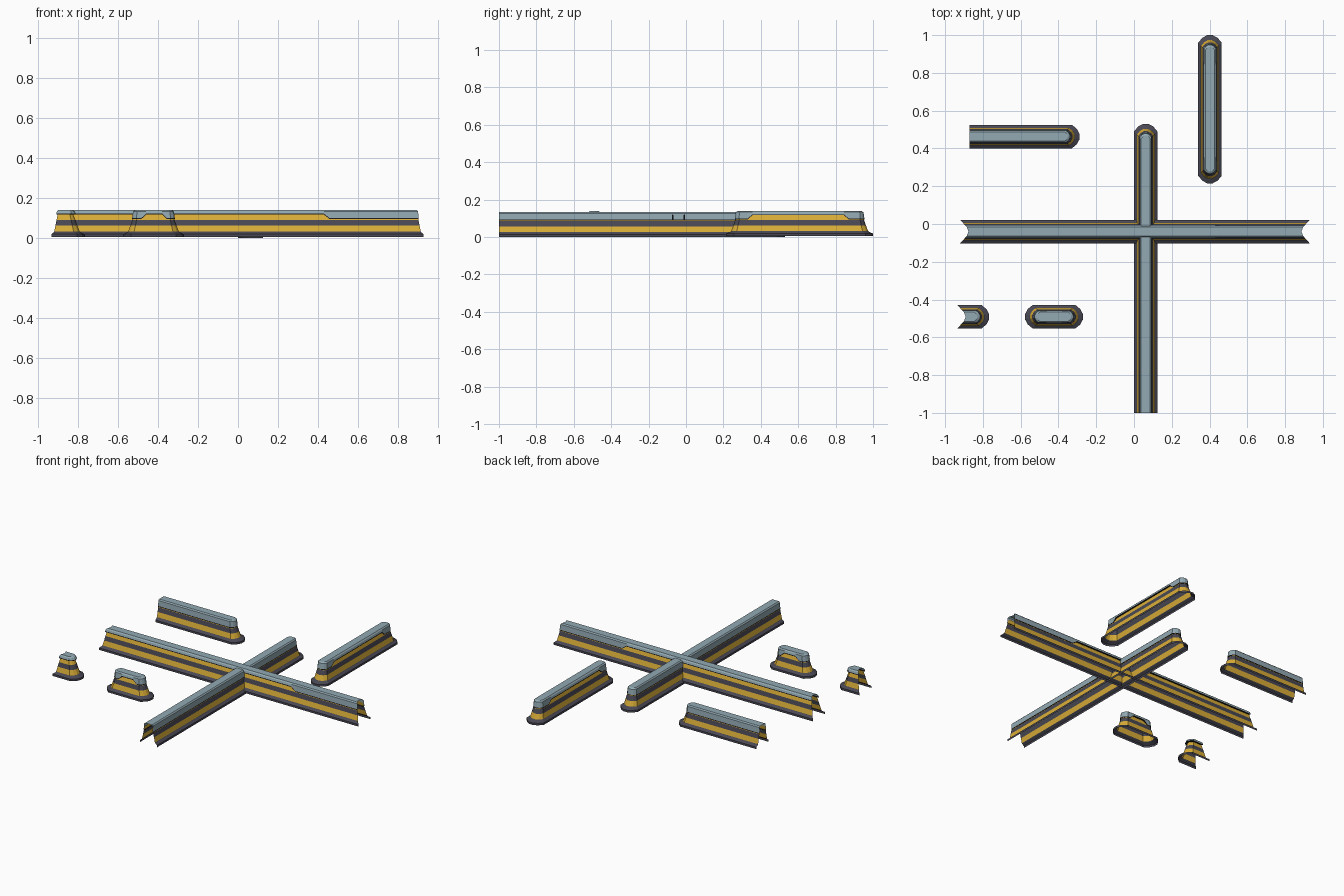
import bpy, bmesh

cube = bpy.data.objects.get("Cube")
if cube:
    bpy.data.objects.remove(cube, do_unlink=True)


def material(name, rgb):
    m = bpy.data.materials.new(name)
    m.use_nodes = True
    m.diffuse_color = (*rgb, 1)
    bsdf = next(n for n in m.node_tree.nodes if n.type == 'BSDF_PRINCIPLED')
    bsdf.inputs["Base Color"].default_value = (*rgb, 1)
    return m


MATS = [material("charcoal", (0.066, 0.065, 0.09)),
        material("hazard yellow", (0.71, 0.425, 0.038)),
        material("blue grey", (0.29, 0.40, 0.45)),
        material("black trim", (0.012, 0.012, 0.014))]
DARK, YELLOW, GREY, BLACK = range(4)

BASE = 0.062          # half width at the foot
LOW, HIGH = 0.088, 0.111  # height of the cap's lower edge

# Half width, height, whether height is above the cap's lower edge, colour above
WALL = [(BASE, 0, False, DARK), (BASE, 0.013, False, DARK),
        (0.048, 0.023, False, DARK), (0.046, 0.026, False, YELLOW),
        (0.039, 0.057, False, DARK), (0.033, 0.085, False, YELLOW),
        (0.026, 0.114, False, None)]
CAP = [(0.027, 0, True, BLACK), (0.034, 0, True, BLACK),
       (0.034, 0.005, True, GREY), (0.031, 0.127, False, GREY),
       (0.024, 0.134, False, None)]

# Facets of a rounded end, as shares of its length and half width
TIP = [(0, 1), (0.65, 0.65), (1, 0.22), (1, -0.22), (0.65, -0.65), (0, -1)]


def end_points(tip, kind, w, sign):
    """Points across one end, from its left side to its right side."""
    if kind == "round":
        length = 0.65 * w
        e = tip - sign * ((BASE - w) * 1.65 + length)
        return [(e + sign * length * u, w * v, False) for u, v in TIP]
    if kind == "mitre":
        side = tip - sign * (BASE - w) * 0.9
        return [(side, w, True), (side - sign * w * 0.4, 0, True), (side, -w, True)]
    return [(tip, w, True), (tip, 0, True), (tip, -w, True)]


def edge_height(t, breaks):
    """Height of the cap's lower edge at position t."""
    if t <= breaks[0][0]:
        return breaks[0][1]
    for (t0, z0), (t1, z1) in zip(breaks, breaks[1:]):
        if t <= t1:
            return z0 + (z1 - z0) * (t - t0) / (t1 - t0)
    return breaks[-1][1]


def outline(a, b, ends, w, breaks):
    start = end_points(a, ends[0], w, -1)
    finish = end_points(b, ends[1], w, 1)
    side = [t for t, _ in breaks]
    return ([(t, w, False) for t in side] + finish
            + [(t, -w, False) for t in reversed(side)] + start[::-1])


def shell(name, levels, closed_top, axis, centre, z0, a, b, ends, breaks):
    bm = bmesh.new()
    rings = []
    for w, z, on_edge, _ in levels:
        pts = outline(a, b, ends, w, breaks)
        ring = []
        for t, s, _ in pts:
            h = z0 + z + (edge_height(t, breaks) if on_edge else 0)
            ring.append(bm.verts.new((t, centre + s, h) if axis == "x"
                                     else (centre - s, t, h)))
        rings.append(ring)
    n = len(pts)
    for k in range(len(levels) - 1):
        for i in range(n):
            j = (i + 1) % n
            if pts[i][2] and pts[j][2]:
                continue            # open end
            f = bm.faces.new((rings[k][j], rings[k][i],
                              rings[k + 1][i], rings[k + 1][j]))
            f.material_index = levels[k][3]
    if closed_top:
        f = bm.faces.new(rings[-1][::-1])
        f.material_index = GREY
    bmesh.ops.delete(bm, geom=[v for v in bm.verts if not v.link_faces],
                     context='VERTS')
    me = bpy.data.meshes.new(name)
    bm.to_mesh(me)
    bm.free()
    for m in MATS:
        me.materials.append(m)
    bpy.context.collection.objects.link(bpy.data.objects.new(name, me))


def barrier(name, *layout):
    shell(name + "_wall", WALL, False, *layout)
    shell(name + "_cap", CAP, True, *layout)


def recess(a, b):
    """Cap edge that rises between two points."""
    return [(a, LOW), (a + 0.025, HIGH), (b - 0.025, HIGH), (b, LOW)]


LIFT = 0.006
# Crossing barriers
barrier("long_barrier", "x", -0.04, LIFT, -0.92, 0.93, ("mitre", "mitre"),
        [(-0.5, HIGH), (0.43, HIGH), (0.46, LOW)])
barrier("cross_barrier", "y", 0.062, 0, -1.0, 0.53, ("flat", "round"), [(0, LOW)])
# Free standing barriers
barrier("side_barrier", "y", 0.402, LIFT, 0.215, 1.0, ("round", "round"),
        recess(0.33, 0.87))
barrier("half_barrier", "x", 0.463, LIFT, -0.87, -0.288, ("flat", "round"),
        [(-0.6, LOW)])
barrier("short_barrier", "x", -0.491, LIFT, -0.577, -0.27, ("round", "round"),
        recess(-0.485, -0.355))
barrier("end_barrier", "x", -0.491, LIFT, -0.935, -0.767, ("mitre", "round"),
        [(-0.86, HIGH)])
